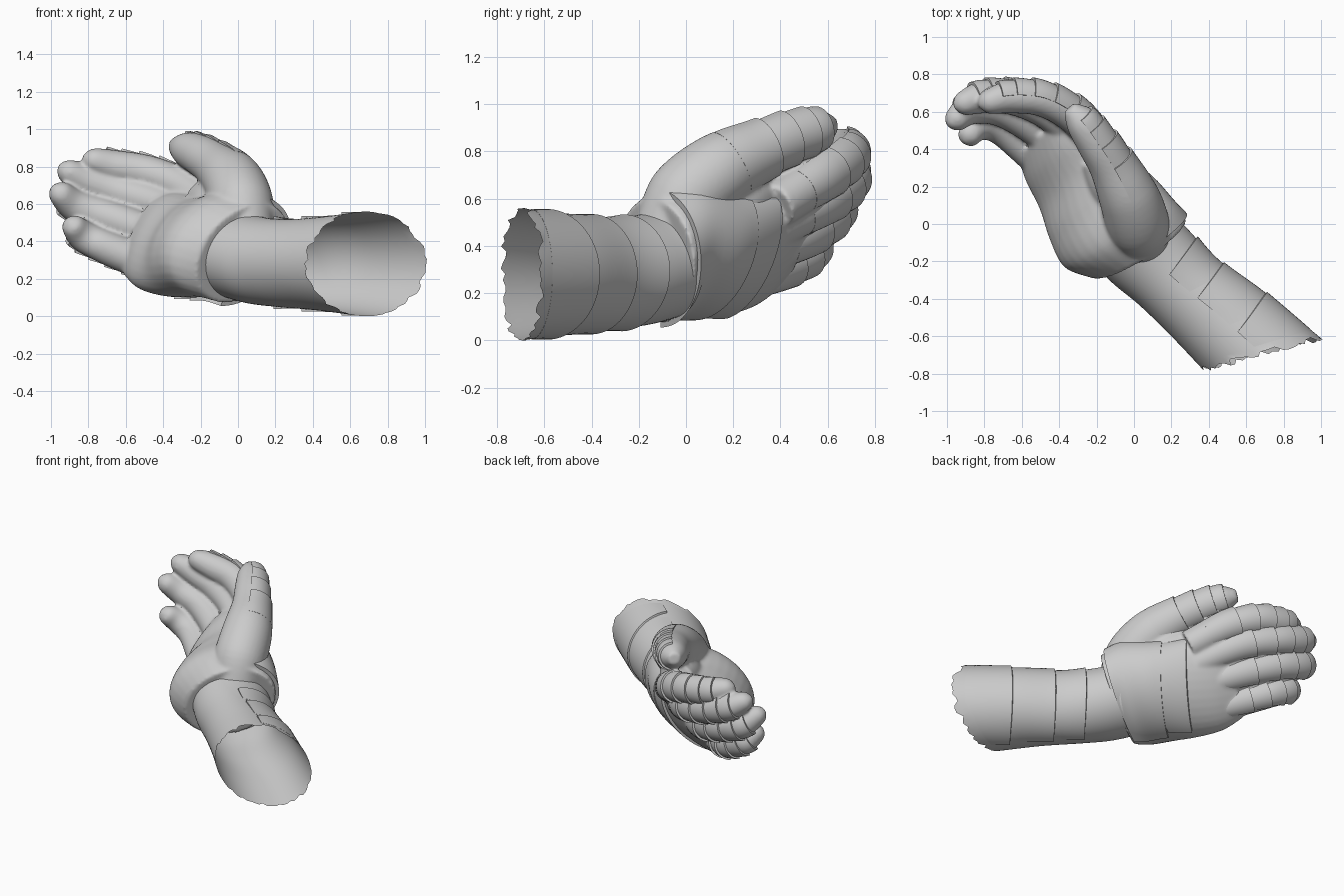
import bpy, bmesh, math, random
from mathutils import Vector

random.seed(4)
if "Cube" in bpy.data.objects:
    bpy.data.objects.remove(bpy.data.objects["Cube"])

grey = bpy.data.materials.new("plain grey")
grey.use_nodes = True
grey.diffuse_color = (0.6, 0.6, 0.6, 1)
grey.node_tree.nodes["Principled BSDF"].inputs["Base Color"].default_value = (0.6, 0.6, 0.6, 1)


# A section is (centre, back-of-hand half axis, upward half axis)
def section(x, y, z, hx, hy, bz, lean_x=0, lean_y=0):
    return (Vector((x, y, z)), Vector((hx, hy, 0)), Vector((lean_x, lean_y, bz)))


def tube_sections(points, radii):
    pts = [Vector(p) for p in points]
    out = []
    for i, p in enumerate(pts):
        t = (pts[min(i + 1, len(pts) - 1)] - pts[max(i - 1, 0)]).normalized()
        back = t.cross(Vector((0, 0, 1))).normalized()
        out.append((p, back * radii[i], back.cross(t) * radii[i]))
    return out


def sample(sections, t):
    last = len(sections) - 1
    i = min(int(t), last - 1)
    f = t - i
    a, b, c, d = (sections[max(0, min(last, k))] for k in range(i - 1, i + 3))
    return tuple(0.5 * (2 * q + (r - p) * f + (2 * p - 5 * q + 4 * r - s) * f * f
                 + (3 * q - p - 3 * r + s) * f ** 3) for p, q, r, s in zip(a, b, c, d))


def ring_point(sec, angle, lift=0):
    c, h, b = sec
    d = h * math.cos(angle) + b * math.sin(angle)
    return c + d * (1 + lift / max(d.length, 0.001))


def skin(bm, rows, wrap):
    grid = [[bm.verts.new(p) for p in row] for row in rows]
    n = len(grid[0])
    for lower, upper in zip(grid, grid[1:]):
        for j in range(n if wrap else n - 1):
            k = (j + 1) % n
            bm.faces.new((lower[j], lower[k], upper[k], upper[j]))
    return grid


def loft(bm, sections, n=32, steps=6, caps=True):
    count = (len(sections) - 1) * steps
    rows = [[ring_point(sample(sections, i / steps), math.tau * j / n) for j in range(n)]
            for i in range(count + 1)]
    grid = skin(bm, rows, True)
    if caps:
        bm.faces.new(grid[0])
        bm.faces.new(grid[-1])
    return grid


def finish(name, bm, angle=40):
    bmesh.ops.recalc_face_normals(bm, faces=bm.faces)
    mesh = bpy.data.meshes.new(name)
    bm.to_mesh(mesh)
    bm.free()
    mesh.materials.append(grey)
    obj = bpy.data.objects.new(name, mesh)
    bpy.context.collection.objects.link(obj)
    bpy.ops.object.select_all(action='DESELECT')
    obj.select_set(True)
    bpy.context.view_layer.objects.active = obj
    bpy.ops.object.shade_smooth_by_angle(angle=math.radians(angle))
    return obj


# Curved armour plate lying over a stretch of a loft, with turned-in edges
def plate(name, sections, start, end, reach, lift_start, lift_end, bow=0, n=28, steps=10, depth=.02):
    rows = []
    for i in range(-1, steps + 2):
        f = max(0, min(1, i / steps))
        row = []
        for j in range(-1, n + 2):
            g = max(0, min(1, j / n))
            angle = math.radians(reach) * (2 * g - 1)
            sec = sample(sections, start + (end - start) * f + bow * math.cos(angle) * f)
            edge = i < 0 or i > steps or j < 0 or j > n
            row.append(ring_point(sec, angle, -depth if edge else lift_start + (lift_end - lift_start) * f))
        rows.append(row)
    bm = bmesh.new()
    skin(bm, rows, False)
    return finish(name, bm)


# Open forearm with a ragged end
arm = [section(.685, -.695, .28, .315, .085, .28),
       section(.45, -.485, .28, .25, .115, .25),
       section(.24, -.315, .283, .21, .12, .235),
       section(.09, -.175, .3, .2, .145, .235),
       section(-.02, -.06, .335, .21, .14, .24)]
bm = bmesh.new()
grid = loft(bm, arm, 72, 8, False)
for v in grid[0]:
    v.co += Vector((-.7, .7, 0)) * random.uniform(-.02, .025)
finish("forearm", bm)
for name, start, end in [("rear", .25, .6), ("middle", .75, 1.5), ("front", 1.7, 2.3)]:
    plate(f"forearm_plate_{name}", arm, start, end, 90, .002, .014, .4, depth=-.001)

# Glove: palm, thumb, thumb web and fingers fused into one smooth skin
palm = [section(.03, -.13, .335, .235, .165, .265, .09, -.02),
        section(-.085, -.06, .385, .275, .17, .285, .08, .03),
        section(-.185, .085, .375, .26, .155, .275, .06, .06),
        section(-.29, .23, .375, .2, .125, .27, .08, .08),
        section(-.41, .36, .4, .14, .1, .26, .09, .09),
        section(-.5, .46, .43, .08, .06, .22, .09, .09)]
thumb = tube_sections([(.04, -.08, .43), (.02, 0, .6), (-.03, .15, .725), (-.12, .32, .81),
                       (-.2, .44, .86), (-.28, .55, .895), (-.345, .62, .915)],
                      [.15, .17, .16, .125, .11, .09, .04])
web = tube_sections([(-.05, .1, .52), (-.13, .24, .6), (-.21, .36, .64)], [.15, .13, .08])
finger_paths = {
    "index": [(-.14, .38, .57), (-.3, .565, .69), (-.48, .665, .765), (-.66, .68, .8), (-.83, .64, .85)],
    "middle": [(-.22, .36, .48), (-.41, .57, .59), (-.62, .67, .66), (-.8, .68, .72), (-.96, .63, .8)],
    "ring": [(-.3, .31, .37), (-.49, .49, .45), (-.7, .61, .53), (-.87, .62, .59), (-.99, .53, .69)],
    "little": [(-.4, .24, .25), (-.56, .39, .31), (-.71, .51, .37), (-.83, .53, .43), (-.91, .44, .51)]}
radii = [.1, .1, .094, .088, .062, .015]
fingers = {}
for name, path in finger_paths.items():
    size = .95 if name == "little" else 1
    path.insert(4, Vector(path[3]).lerp(Vector(path[4]), .75))
    fingers[name] = tube_sections(path, [r * size for r in radii])

bm = bmesh.new()
for sections in [palm, thumb, web, *fingers.values()]:
    loft(bm, sections)
glove = finish("glove", bm, 60)
remesh = glove.modifiers.new("fuse", 'REMESH')
remesh.mode = 'VOXEL'
remesh.voxel_size = .011
remesh.use_smooth_shade = True
soften = glove.modifiers.new("soften", 'SMOOTH')
soften.factor = .5
soften.iterations = 8

# Back-of-hand plates
plate("hand_plate", palm, .3, 2.1, 90, .024, .016, .3)
plate("knuckle_plate", palm, 2.2, 3.0, 80, .01, .018, .2)

# Overlapping plates along each finger and the thumb
for name, sections in fingers.items():
    for k, (start, end) in enumerate([(.55, 1.3), (1.25, 1.85), (1.8, 2.4), (2.35, 2.9), (2.85, 3.4)]):
        plate(f"{name}_finger_plate_{k + 1}", sections, start, end, 85, 0, .014, n=16, steps=5)
for k, (start, end) in enumerate([(2.2, 3.1), (3.05, 3.9), (3.85, 4.6), (4.55, 5.2)]):
    plate(f"thumb_plate_{k + 1}", thumb, start, end, 90, 0, .012, n=18, steps=5)
